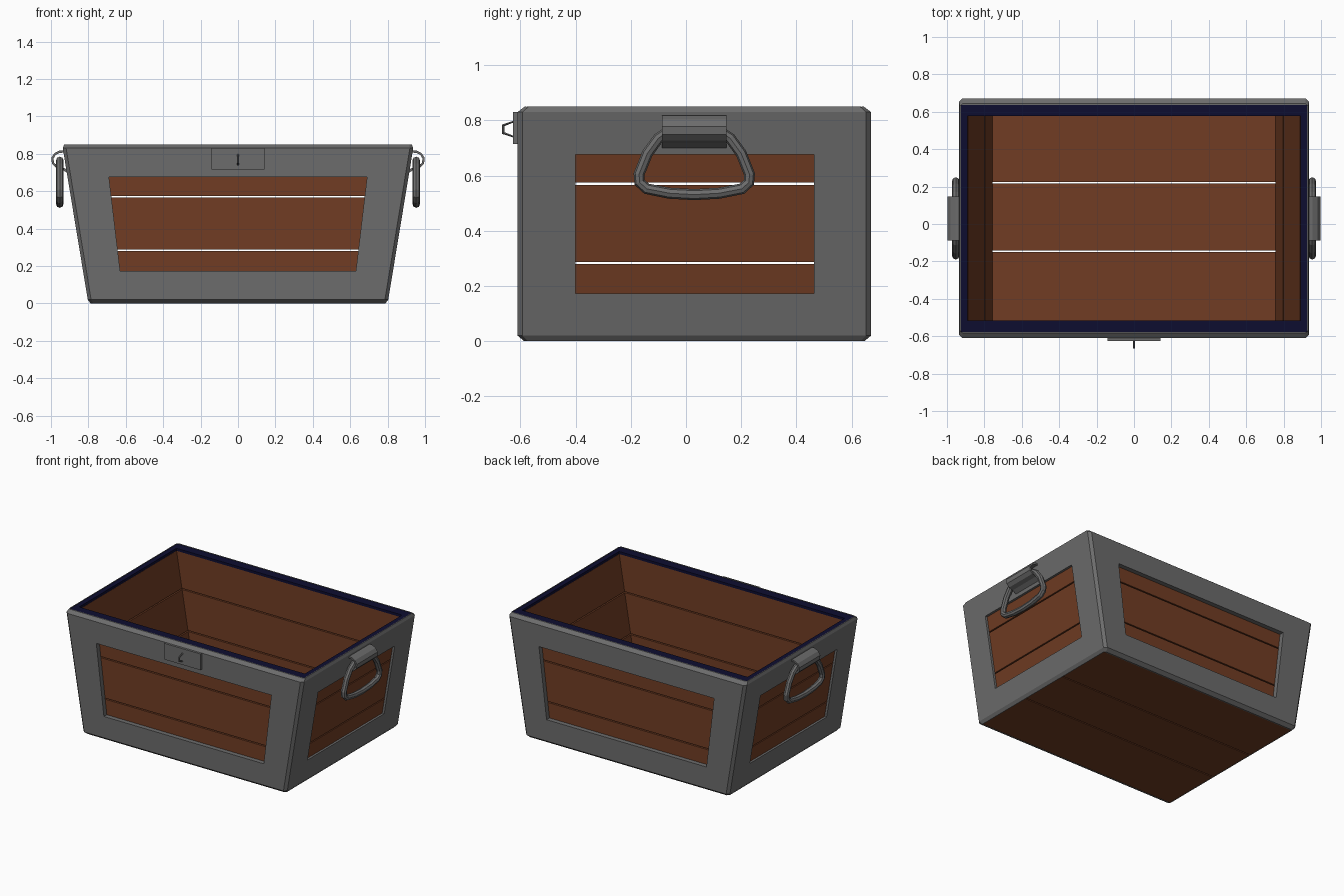
import bpy, bmesh, math

if "Cube" in bpy.data.objects:
    bpy.data.objects.remove(bpy.data.objects["Cube"])

def material(name, rgb):
    m = bpy.data.materials.new(name)
    m.diffuse_color = (*rgb, 1)
    m.use_nodes = True
    m.node_tree.nodes["Principled BSDF"].inputs["Base Color"].default_value = m.diffuse_color
    return m

METAL = material("grey_metal", (0.15, 0.15, 0.15))
WOOD = material("brown_wood", (0.165, 0.046, 0.017))
NAVY = material("dark_navy", (0.004, 0.004, 0.030))

CY, HY = 0.03, 0.64              # body centre and half depth in y

def X(z):                        # sloping half width
    return 0.80 + 0.165 * z

def loft(name, rings, mat):
    """Closed solid through equal-length rings of 3D points."""
    bm = bmesh.new()
    rows = [[bm.verts.new(p) for p in r] for r in rings]
    n = len(rows[0])
    for a, b in zip(rows, rows[1:]):
        for i in range(n):
            bm.faces.new((a[i], a[(i + 1) % n], b[(i + 1) % n], b[i]))
    bm.faces.new(rows[0][::-1])
    bm.faces.new(rows[-1])
    bmesh.ops.recalc_face_normals(bm, faces=bm.faces[:])
    me = bpy.data.meshes.new(name)
    bm.to_mesh(me)
    bm.free()
    me.materials.append(mat)
    ob = bpy.data.objects.new(name, me)
    bpy.context.collection.objects.link(ob)
    return ob

def rect(x0, x1, y0, y1, z):
    return [(x0, y0, z), (x1, y0, z), (x1, y1, z), (x0, y1, z)]

def octagon(hx, hy, z, c):
    pts = [(hx - c, -hy), (hx, -hy + c), (hx, hy - c), (hx - c, hy),
           (-hx + c, hy), (-hx, hy - c), (-hx, -hy + c), (-hx + c, -hy)]
    return [(x, y + CY, z) for x, y in pts]

def cut(ob, cutter):
    cutter.hide_render = True
    m = ob.modifiers.new("cut", 'BOOLEAN')
    m.operation, m.solver, m.object = 'DIFFERENCE', 'EXACT', cutter
    bpy.context.view_layer.objects.active = ob
    bpy.ops.object.modifier_apply(modifier=m.name)
    bpy.data.objects.remove(cutter)

# Metal shell: bevelled tapered box, hollowed, with windows on four sides
shell = loft("metal_frame", [
    octagon(X(0) - 0.012, HY - 0.024, 0, 0.014), octagon(X(0.02), HY, 0.02, 0.018),
    octagon(X(0.83), HY, 0.83, 0.018), octagon(X(0.85) - 0.011, HY - 0.026, 0.85, 0.014)], METAL)
YO, YI = HY - 0.033, HY - 0.093  # outer and inner wood half depths
XO, XI = 0.016, 0.049            # wood offsets inwards from the slope
cut(shell, loft("hollow_cutter", [rect(-X(z) + XO, X(z) - XO, CY - YO, CY + YO, z) for z in (-0.1, 0.95)], METAL))
cut(shell, loft("front_back_cutter", [rect(-w, w, -2, 2, z) for z, w in ((0.172, 0.63), (0.677, 0.69))], METAL))
cut(shell, loft("side_cutter", [rect(-2, 2, -0.40, 0.463, z) for z in (0.172, 0.677)], METAL))

# Wall planks with narrow open gaps
for i, (z0, z1) in enumerate(((0.03, 0.279), (0.287, 0.566), (0.574, 0.83))):
    for s, side in ((-1, "front"), (1, "back")):
        ya, yb = sorted((CY + s * YI, CY + s * YO))
        loft(f"{side}_plank_{i}", [rect(-X(z) + XO, X(z) - XO, ya, yb, z) for z in (z0, z1)], WOOD)
    for s, side in ((-1, "left"), (1, "right")):
        loft(f"{side}_plank_{i}", [rect(*sorted((s * (X(z) - XI), s * (X(z) - XO))), CY - YI, CY + YI, z)
                                   for z in (z0, z1)], WOOD)

# Floor planks
for i, (y0, y1) in enumerate(((CY - YO, -0.151), (-0.143, 0.216), (0.224, CY + YO))):
    loft(f"floor_plank_{i}", [rect(-X(z) + XO, X(z) - XO, y0, y1, z) for z in (0.002, 0.03)], WOOD)

# Dark rim covering the top of the planks
rim = loft("dark_rim", [rect(-X(z) + XO, X(z) - XO, CY - YO, CY + YO, z) for z in (0.83, 0.848)], NAVY)
cut(rim, loft("rim_cutter", [rect(-0.889, 0.889, CY - YI, CY + YI, z) for z in (0.7, 0.95)], NAVY))

def tube(name, pts, radius, res):
    cu = bpy.data.curves.new(name, 'CURVE')
    cu.dimensions = '3D'
    sp = cu.splines.new('POLY')
    sp.points.add(len(pts) - 1)
    for p, co in zip(sp.points, pts):
        p.co = (*co, 1)
    sp.use_cyclic_u = True
    sp.use_smooth = False
    cu.bevel_depth, cu.bevel_resolution = radius, res
    cu.materials.append(METAL)
    ob = bpy.data.objects.new(name, cu)
    bpy.context.collection.objects.link(ob)
    bpy.ops.object.select_all(action='DESELECT')
    ob.select_set(True)
    bpy.context.view_layer.objects.active = ob
    bpy.ops.object.convert(target='MESH')

# Latch plate and staple on the front
loft("latch_plate", [rect(-0.142, 0.142, -0.626, -0.60, z) for z in (0.715, 0.83)], METAL)
tube("latch_staple", [(0, -0.62, 0.797), (0, -0.662, 0.782), (0, -0.662, 0.754), (0, -0.62, 0.739)], 0.006, 1)

# Hanging handles with folded brackets on both ends
half = [(0.085, 0.765), (0.13, 0.735), (0.17, 0.68), (0.20, 0.605),
        (0.198, 0.575), (0.172, 0.552), (0.09, 0.536)]
loop = half + [(0, 0.531)] + [(-y, z) for y, z in half[::-1]]
outer = [(0.925, 0.818), (0.955, 0.817), (0.982, 0.803), (0.998, 0.778),
         (0.995, 0.748), (0.975, 0.727), (0.945, 0.718), (0.917, 0.70)]
inner = [(0.925, 0.806), (0.953, 0.805), (0.974, 0.795), (0.986, 0.775),
         (0.984, 0.753), (0.968, 0.738), (0.940, 0.730), (0.915, 0.715)]
for s, side in ((-1, "left"), (1, "right")):
    tube(f"{side}_handle", [(s * 0.953, CY + y, z) for y, z in loop], 0.02, 2)
    loft(f"{side}_handle_bracket", [[(s * x, y, z) for x, z in outer + inner[::-1]]
                                    for y in (CY - 0.117, CY + 0.117)], METAL)
